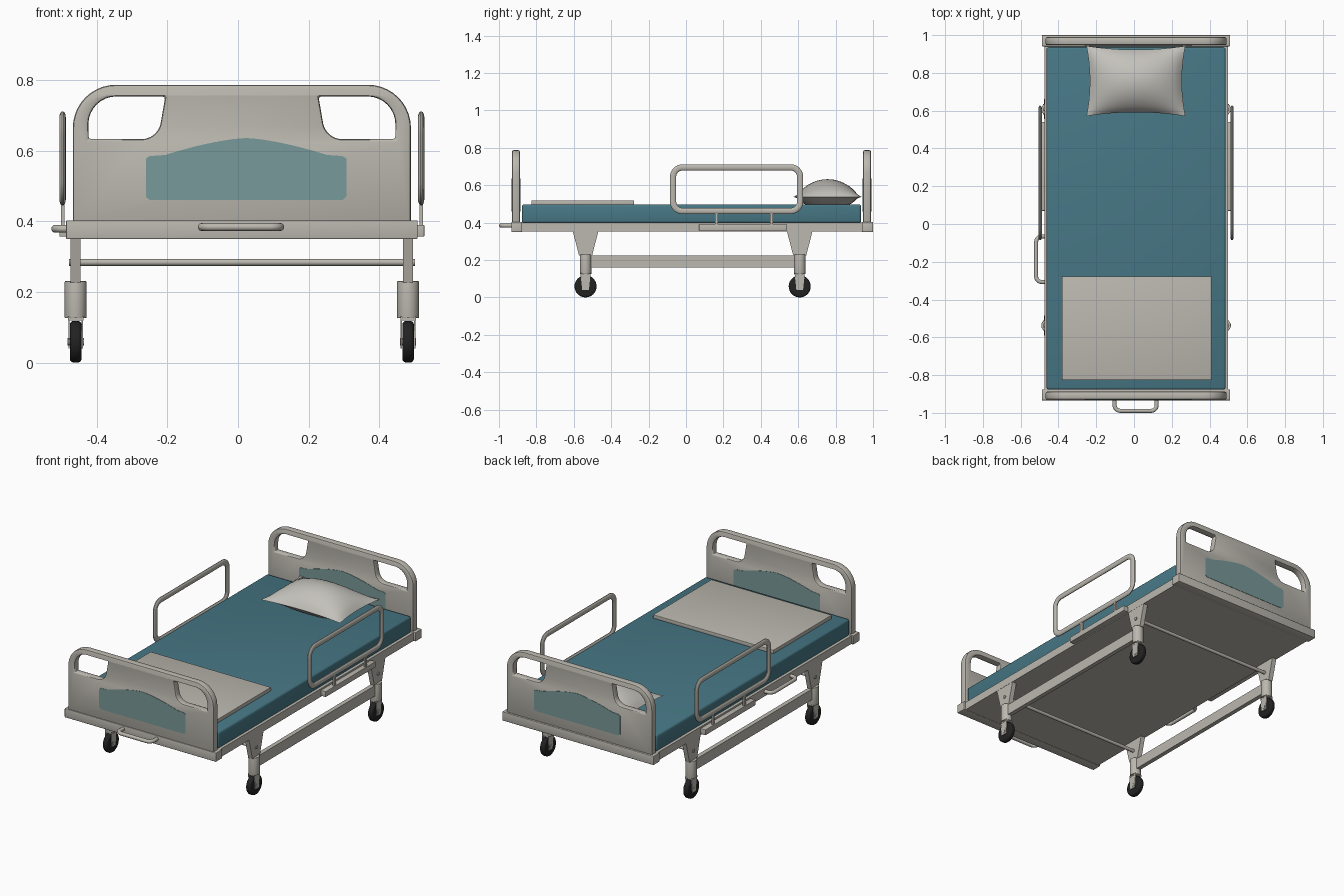
import bpy, bmesh, math
from mathutils import Vector, Matrix

if "Cube" in bpy.data.objects:
    bpy.data.objects.remove(bpy.data.objects["Cube"])

C = 0.011  # x of the bed's own centre line (one side carries a handle)


def mat(name, r, g, b):
    m = bpy.data.materials.new(name)
    m.diffuse_color = (r, g, b, 1)
    m.use_nodes = True
    m.node_tree.nodes["Principled BSDF"].inputs["Base Color"].default_value = m.diffuse_color
    return m


BEIGE = mat("warm_grey", 0.50, 0.48, 0.43)
LINEN = mat("pillow_linen", 0.55, 0.535, 0.495)
TEAL = mat("mattress_teal", 0.062, 0.185, 0.235)
PALE = mat("panel_teal", 0.19, 0.32, 0.32)
BLACK = mat("rubber_black", 0.016, 0.016, 0.016)


def finish(name, bm, m, bevel=0.0, segs=3):
    bmesh.ops.remove_doubles(bm, verts=bm.verts, dist=1e-5)
    bmesh.ops.recalc_face_normals(bm, faces=bm.faces)
    if bevel:
        es = [e for e in bm.edges if len(e.link_faces) == 2 and e.calc_face_angle(0) > 0.7]
        bmesh.ops.bevel(bm, geom=es, offset=bevel, segments=segs, profile=0.5, affect='EDGES')
    me = bpy.data.meshes.new(name)
    bm.to_mesh(me)
    bm.free()
    me.materials.append(m)
    o = bpy.data.objects.new(name, me)
    bpy.context.collection.objects.link(o)
    return o


def box(name, x, y, z, m, bevel=0.0):
    bm = bmesh.new()
    bmesh.ops.create_cube(bm, size=1)
    for v in bm.verts:
        v.co = [(a + b) / 2 + c * (b - a) for (a, b), c in zip((x, y, z), v.co)]
    return finish(name, bm, m, bevel)


def cyl(name, loc, r, length, axis, m, bevel=0.0, n=32):
    bm = bmesh.new()
    bmesh.ops.create_cone(bm, cap_ends=True, segments=n, radius1=r, radius2=r, depth=length)
    rot = Matrix.Rotation(math.pi / 2, 4, 'Y') if axis == 'X' else Matrix()
    bmesh.ops.transform(bm, matrix=Matrix.Translation(loc) @ rot, verts=bm.verts)
    return finish(name, bm, m, bevel, 4)


def prism(name, yz, x0, x1, m):
    bm = bmesh.new()
    f = bm.faces.new([bm.verts.new((x0, y, z)) for y, z in yz])
    ext = bmesh.ops.extrude_face_region(bm, geom=[f])['geom']
    for v in ext:
        if isinstance(v, bmesh.types.BMVert):
            v.co.x = x1
    return finish(name, bm, m)


def fillet(pts, radii, closed=True, n=8):
    """Round the corners of a path; radius 0 keeps a corner sharp."""
    out, k = [], len(pts)
    P = [Vector(p) for p in pts]
    for i, p in enumerate(P):
        r = radii[i]
        if r == 0 or (not closed and i in (0, k - 1)):
            out.append(p)
            continue
        a = p + (P[i - 1] - p).normalized() * r
        b = p + (P[(i + 1) % k] - p).normalized() * r
        c = a + b - p
        for j in range(n + 1):
            t = j / n * math.pi / 2
            out.append(c + (a - c) * math.cos(t) + (b - c) * math.sin(t))
    return out


def tube(name, pts, normal, rn, rs, closed, m, n=14):
    """Sweep an ellipse along a flat path."""
    bm = bmesh.new()
    N, k, rings = Vector(normal), len(pts), []
    for i, p in enumerate(pts):
        a = pts[i - 1] if closed or i else p
        b = pts[(i + 1) % k] if closed or i < k - 1 else p
        s = (b - a).normalized().cross(N)
        rings.append([bm.verts.new(p + N * rn * math.cos(t) + s * rs * math.sin(t))
                      for t in (2 * math.pi * j / n for j in range(n))])
    for i in range(k if closed else k - 1):
        A, B = rings[i], rings[(i + 1) % k]
        for j in range(n):
            bm.faces.new((A[j], A[(j + 1) % n], B[(j + 1) % n], B[j]))
    if not closed:
        bm.faces.new(rings[0])
        bm.faces.new(rings[-1])
    return finish(name, bm, m)


def slab(name, loops, y0, y1, m, bevel=0.0):
    """Upright board from x,z outlines; inner outlines become holes."""
    cu = bpy.data.curves.new(name + "_outline", 'CURVE')
    cu.dimensions, cu.fill_mode, cu.extrude = '2D', 'BOTH', (y1 - y0) / 2
    for loop in loops:
        s = cu.splines.new('POLY')
        s.points.add(len(loop) - 1)
        for q, p in zip(s.points, loop):
            q.co = (p[0], p[1], 0, 1)
        s.use_cyclic_u = True
    tmp = bpy.data.objects.new(name + "_tmp", cu)
    bpy.context.collection.objects.link(tmp)
    dg = bpy.context.evaluated_depsgraph_get()
    me = bpy.data.meshes.new_from_object(tmp.evaluated_get(dg))
    bm = bmesh.new()
    bm.from_mesh(me)
    bpy.data.objects.remove(tmp)
    bpy.data.meshes.remove(me)
    for v in bm.verts:
        x, y, z = v.co
        v.co = (x, (y0 + y1) / 2 - z, y)
    return finish(name, bm, m, bevel, 2)


# Deck and mattress
box("bed_deck", (C - 0.486, C + 0.486), (-0.90, 0.96), (0.352, 0.40), BEIGE)
box("mattress", (C - 0.474, C + 0.474), (-0.877, 0.936), (0.398, 0.497), TEAL, 0.012)
box("folded_blanket", (-0.381, 0.411), (-0.826, -0.277), (0.495, 0.518), BEIGE, 0.003)

# End boards with grip holes and coloured panels
outline = fillet([(C - 0.479, 0.39), (C + 0.479, 0.39), (C + 0.479, 0.787), (C - 0.479, 0.787)],
                 [0, 0, 0.122, 0.122], n=10)
grip = fillet([(0.217, 0.754), (0.435, 0.754), (0.435, 0.633), (0.238, 0.633)], [0, 0.079, 0, 0.045])
holes = [[(C + s * p[0], p[1]) for p in grip] for s in (1, -1)]
crest = [(0.023 + 0.23 * t / 10, 0.588 + 0.048 * (1 - abs(t / 10) ** 1.5)) for t in range(10, -11, -1)]
panel = [(-0.25, 0.46), (0.296, 0.46), (0.307, 0.47), (0.307, 0.578), (0.296, 0.585)] + crest + \
        [(-0.25, 0.585), (-0.261, 0.578), (-0.261, 0.47)]
for end, b0, b1, p0, p1 in (("foot", -0.934, -0.876, -0.930, -0.888), ("head", 0.941, 1.0, 0.947, 0.989)):
    box(end + "_board_base", (C - 0.498, C + 0.498), (b0, b1), (0.35, 0.403), BEIGE, 0.003)
    slab(end + "_board", [outline] + holes, p0, p1, BEIGE, 0.008)
    slab(end + "_panel_front", [panel], p0 - 0.002, p0 + 0.002, PALE)
    slab(end + "_panel_back", [panel], p1 - 0.002, p1 + 0.002, PALE)

# Side rails on their mounting bars
for side, s in (("left", -1), ("right", 1)):
    x = C + s * 0.508
    loop = fillet([Vector((x, -0.069, 0.462)), Vector((x, 0.61, 0.462)),
                   Vector((x, 0.61, 0.695)), Vector((x, -0.069, 0.695))], [0.05] * 4)
    tube(side + "_rail", loop, (1, 0, 0), 0.009, 0.017, True, BEIGE)
    for i, y in enumerate((0.163, 0.457)):
        box(f"{side}_rail_post_{i}", (x - 0.005, x + 0.005), (y - 0.008, y + 0.008), (0.375, 0.46), BEIGE)
    xs = sorted((C + s * 0.48, C + s * 0.517))
    box(side + "_rail_mount", xs, (0.07, 0.54), (0.357, 0.39), BEIGE, 0.002)

# Pull handles at the foot and on the left side
V = Vector
tube("foot_handle", fillet([V((-0.103, -0.92, 0.384)), V((-0.103, -0.989, 0.384)), V((0.12, -0.989, 0.384)),
     V((0.12, -0.92, 0.384))], [0.03] * 4, False), (0, 0, 1), 0.011, 0.011, False, BEIGE)
tube("side_handle", fillet([V((-0.47, -0.066, 0.379)), V((-0.518, -0.066, 0.379)), V((-0.518, -0.307, 0.379)),
     V((-0.47, -0.307, 0.379))], [0.03] * 4, False), (0, 0, 1), 0.011, 0.011, False, BEIGE)

# Legs with casters, cross rods and lower side bars
for end, y in (("foot", -0.537), ("head", 0.608)):
    cyl(end + "_cross_rod", (C, y, 0.284), 0.01, 0.98, 'X', BEIGE, n=16)
    for side, s in (("left", -1), ("right", 1)):
        x, tag = C + s * 0.471, f"{end}_{side}"
        prism(tag + "_leg", [(y - 0.07, 0.36), (y - 0.035, 0.225), (y + 0.035, 0.225), (y + 0.07, 0.36)],
              x - 0.014, x + 0.014, BEIGE)
        cyl(tag + "_caster_sleeve", (x, y, 0.178), 0.031, 0.105, 'Z', BEIGE, 0.002)
        box(tag + "_fork_top", (x - 0.022, x + 0.022), (y - 0.026, y + 0.026), (0.119, 0.13), BEIGE)
        for i, k in enumerate((-1, 1)):
            prism(f"{tag}_fork_{i}", [(y - 0.027, 0.125), (y - 0.018, 0.04), (y + 0.018, 0.04), (y + 0.027, 0.125)],
                  x + k * 0.017, x + k * 0.021, BEIGE)
        cyl(tag + "_wheel", (x, y, 0.059), 0.059, 0.033, 'X', BLACK, 0.011)
        cyl(tag + "_axle", (x, y, 0.059), 0.011, 0.046, 'X', BEIGE, n=16)
for side, s in (("left", -1), ("right", 1)):
    x = C + s * 0.471
    box(side + "_lower_bar", (x - 0.013, x + 0.013), (-0.52, 0.59), (0.16, 0.223), BEIGE)

# Pillow: two puffed sheets joined along a pinched seam
bm = bmesh.new()
for top in (True, False):
    for v in bmesh.ops.create_grid(bm, x_segments=24, y_segments=20, size=1)['verts']:
        u, w = v.co.x, v.co.y
        puff = max(0, (1 - u * u) * (1 - w * w))
        z = 0.537 + 0.095 * puff ** 0.75 if top else 0.537 - 0.041 * min(1, 2.2 * puff)
        v.co = (0.01 + 0.262 * u * (1 - 0.07 * (1 - w * w)), 0.757 + 0.186 * w * (1 - 0.11 * (1 - u * u)), z)
finish("pillow", bm, LINEN)

# Smooth shading with sharp edges kept
for o in bpy.context.collection.objects:
    o.select_set(True)
    bpy.context.view_layer.objects.active = o
bpy.ops.object.shade_smooth_by_angle(angle=math.radians(35))
